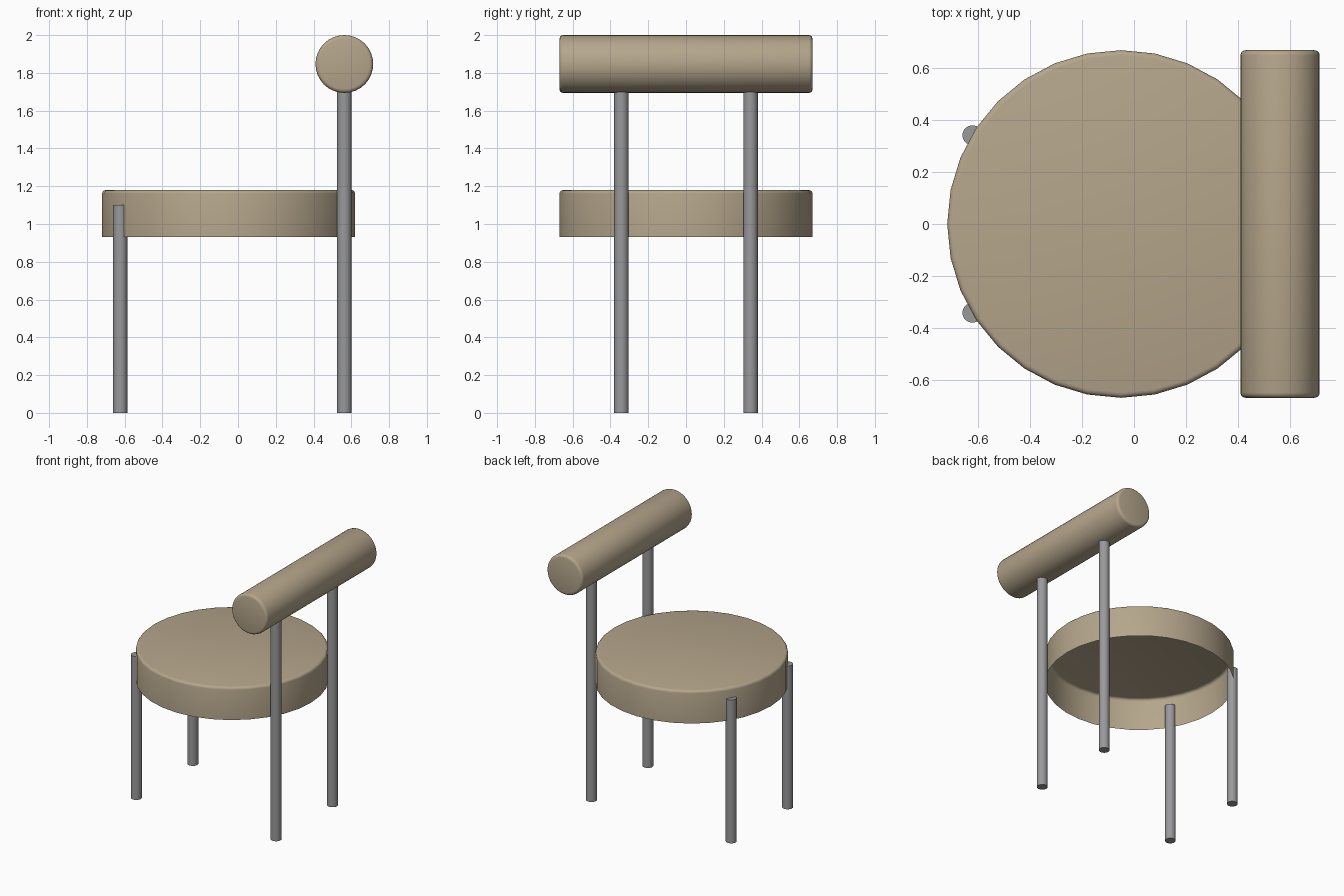
import bpy, bmesh, math
from mathutils import Matrix

if "Cube" in bpy.data.objects:
    bpy.data.objects.remove(bpy.data.objects["Cube"])


def material(name, color):
    m = bpy.data.materials.new(name)
    m.diffuse_color = color
    m.use_nodes = True
    m.node_tree.nodes["Principled BSDF"].inputs["Base Color"].default_value = m.diffuse_color
    return m


FABRIC = material("beige_fabric", (0.46, 0.38, 0.26, 1))
METAL = material("grey_metal", (0.32, 0.32, 0.33, 1))


def cylinder(name, radius, depth, matrix, mat, sides=32, bevel=0.0, open_bottom=False):
    bm = bmesh.new()
    bmesh.ops.create_cone(bm, cap_ends=True, segments=sides, radius1=radius,
                          radius2=radius, depth=depth)
    if open_bottom:
        caps = [f for f in bm.faces if f.normal.z < -0.9]
        bmesh.ops.delete(bm, geom=caps, context='FACES_ONLY')
    if bevel:
        # round only the rims between a cap and the wall
        rims = [e for e in bm.edges if len(e.link_faces) == 2
                and any(abs(f.normal.z) > 0.9 for f in e.link_faces)]
        bmesh.ops.bevel(bm, geom=rims, offset=bevel, segments=3,
                        profile=0.5, affect='EDGES')
    bm.transform(matrix)
    me = bpy.data.meshes.new(name)
    bm.to_mesh(me)
    bm.free()
    me.materials.append(mat)
    ob = bpy.data.objects.new(name, me)
    bpy.context.collection.objects.link(ob)
    bpy.ops.object.select_all(action='DESELECT')
    ob.select_set(True)
    bpy.context.view_layer.objects.active = ob
    bpy.ops.object.shade_smooth_by_angle(angle=math.radians(35))
    return ob


# Round seat cushion, open underneath
cylinder("seat", 0.67, 0.25, Matrix.Translation((-0.05, 0, 1.055)), FABRIC,
         bevel=0.02, open_bottom=True)

# Horizontal bolster backrest
cylinder("backrest", 0.153, 1.34,
         Matrix.Translation((0.563, 0, 1.847)) @ Matrix.Rotation(math.pi / 2, 4, 'X'),
         FABRIC, bevel=0.02)

# Short legs beside the seat, tall legs carrying the backrest
for label, x, height in (("short_leg", -0.623, 1.10), ("tall_leg", 0.563, 1.72)):
    for side, y in (("left", 0.342), ("right", -0.342)):
        cylinder(f"{label}_{side}", 0.038, height,
                 Matrix.Translation((x, y, height / 2)), METAL)
